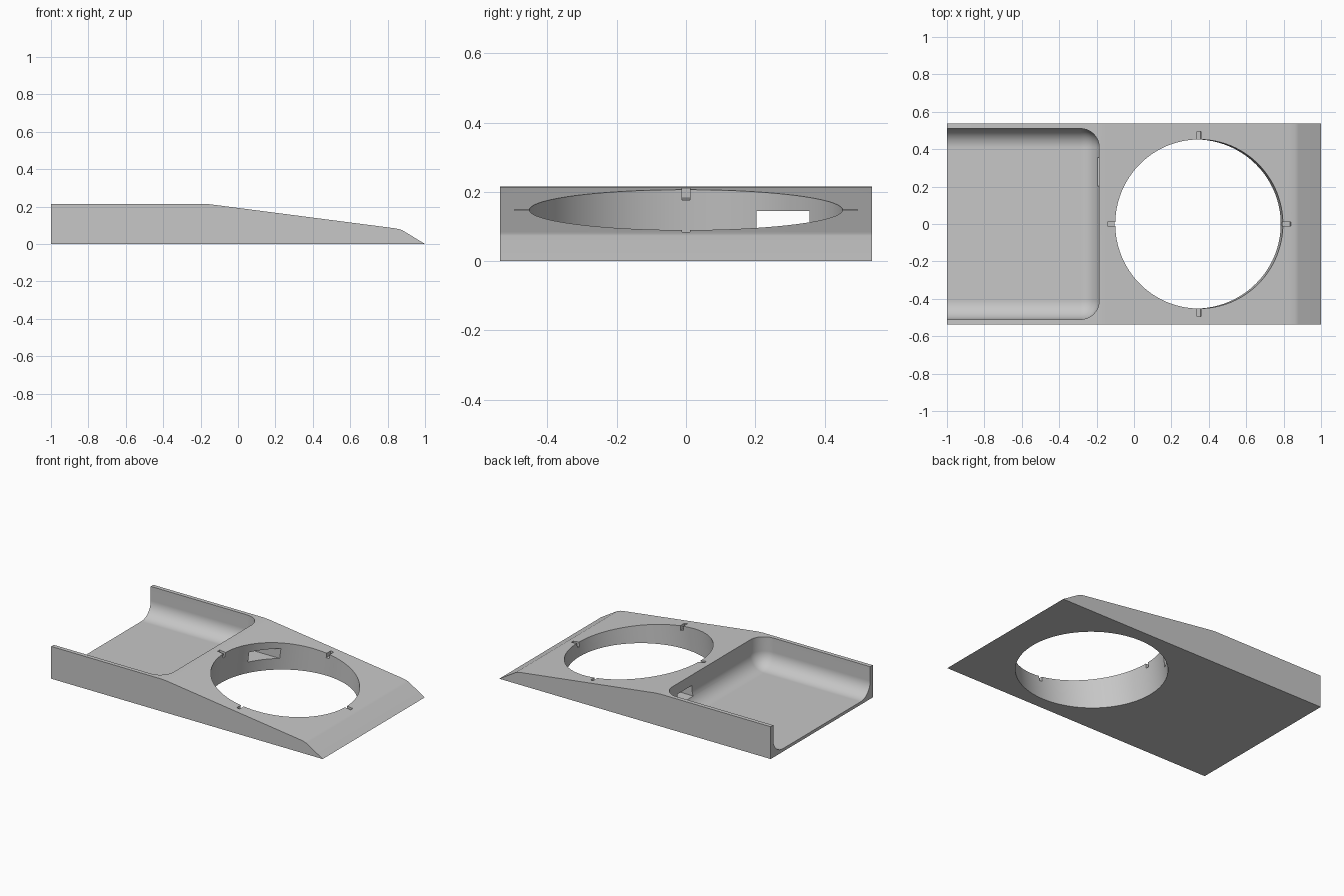
import bpy, bmesh, math
from mathutils import Matrix, Vector

cube = bpy.data.objects.get("Cube")
if cube:
    bpy.data.objects.remove(cube, do_unlink=True)

grey = bpy.data.materials.new("matte_grey")
grey.use_nodes = True
colour = (0.57, 0.57, 0.57, 1)
grey.diffuse_color = colour
grey.node_tree.nodes["Principled BSDF"].inputs["Base Color"].default_value = colour

HALF_WIDTH = 0.537
HOLE_X, HOLE_R = 0.348, 0.452
TILT = math.atan2(0.135, 1.04)          # fall of the sloping deck
HOLE_POS = Vector((HOLE_X, 0, 0.148))   # on the deck surface


def make_object(name, bm):
    bmesh.ops.recalc_face_normals(bm, faces=bm.faces)
    mesh = bpy.data.meshes.new(name)
    bm.to_mesh(mesh)
    bm.free()
    mesh.materials.append(grey)
    obj = bpy.data.objects.new(name, mesh)
    bpy.context.collection.objects.link(obj)
    return obj


def box(name, lo, hi, radius=0):
    bm = bmesh.new()
    lo, hi = Vector(lo), Vector(hi)
    bmesh.ops.create_cube(bm, size=1)
    for v in bm.verts:
        v.co = (lo + hi) / 2 + v.co * (hi - lo)
    if radius:
        bmesh.ops.bevel(bm, geom=bm.edges[:], offset=radius, segments=10,
                        profile=0.5, affect='EDGES')
    return make_object(name, bm)


def cut(target, cutter):
    cutter.hide_render = True
    mod = target.modifiers.new(cutter.name, 'BOOLEAN')
    mod.operation = 'DIFFERENCE'
    mod.solver = 'EXACT'
    mod.object = cutter
    bpy.context.view_layer.objects.active = target
    bpy.ops.object.modifier_apply(modifier=mod.name)
    bpy.data.objects.remove(cutter, do_unlink=True)


# Wedge body: side profile extruded across the width
profile = [(-1, 0), (-1, 0.215), (-0.19, 0.215), (-0.15, 0.2125),
           (0.835, 0.0845), (0.86, 0.08), (0.88, 0.073), (1, 0)]
bm = bmesh.new()
face = bm.faces.new([bm.verts.new((x, -HALF_WIDTH, z)) for x, z in profile])
side = bmesh.ops.extrude_face_region(bm, geom=[face])
bmesh.ops.translate(bm, vec=(0, 2 * HALF_WIDTH, 0),
                    verts=[g for g in side["geom"] if isinstance(g, bmesh.types.BMVert)])
body = make_object("wedge_body", bm)

# Rounded tray, open at the tall end
cut(body, box("tray_cutter", (-1.4, -0.51, 0.02), (-0.186, 0.51, 0.6), 0.1))

# Round through-hole, square to the sloping deck
deck = Matrix.Translation(HOLE_POS) @ Matrix.Rotation(TILT, 4, 'Y')
bm = bmesh.new()
bmesh.ops.create_cone(bm, cap_ends=True, segments=128, radius1=HOLE_R,
                      radius2=HOLE_R, depth=1, matrix=deck)
cut(body, make_object("hole_cutter", bm))

# Four small notches round the rim
for i in range(4):
    notch = box("notch_cutter", (HOLE_R - 0.05, -0.011, -0.03),
                (HOLE_R + 0.043, 0.011, 0.06))
    notch.data.transform(deck @ Matrix.Rotation(i * math.pi / 2, 4, 'Z'))
    cut(body, notch)

# Cable window between the tray and the hole
cut(body, box("window_cutter", (-0.26, 0.203, 0.077), (0.2, 0.356, 0.145)))

# Smooth curves, crisp edges
bpy.ops.object.select_all(action='DESELECT')
body.select_set(True)
bpy.context.view_layer.objects.active = body
bpy.ops.object.shade_smooth_by_angle(angle=math.radians(25))
weighted = body.modifiers.new("clean_normals", 'WEIGHTED_NORMAL')
weighted.keep_sharp = True
